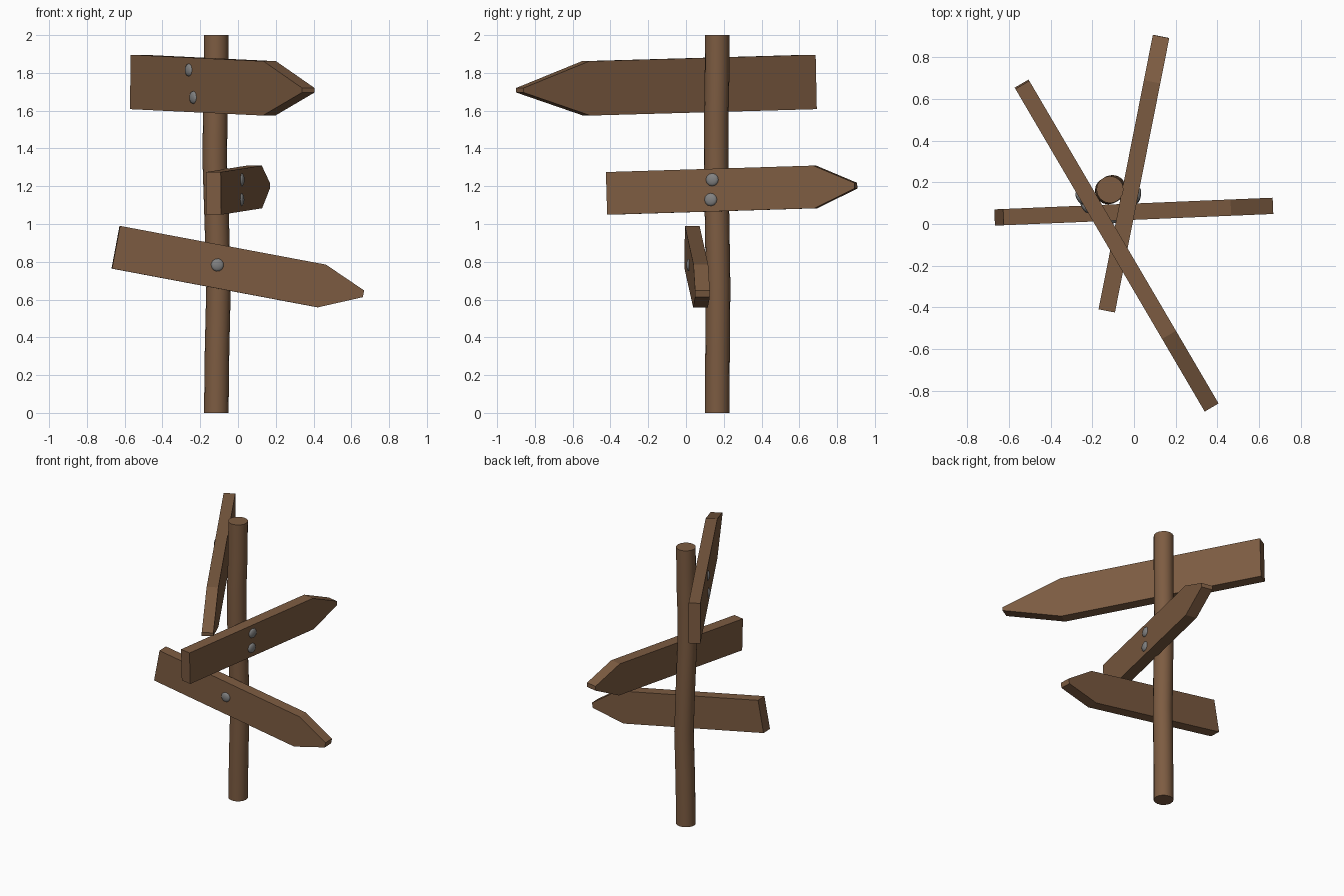
import bpy, bmesh, math
from mathutils import Matrix, Vector

if "Cube" in bpy.data.objects:
    bpy.data.objects.remove(bpy.data.objects["Cube"])


def material(name, col):
    m = bpy.data.materials.new(name)
    m.diffuse_color = (*col, 1)
    m.use_nodes = True
    m.node_tree.nodes["Principled BSDF"].inputs["Base Color"].default_value = m.diffuse_color
    return m


wood = material("brown wood", (0.205, 0.107, 0.054))
steel = material("grey steel", (0.22, 0.22, 0.22))


def finish(bm, name, mat, matrix=Matrix(), smooth=False):
    bm.transform(matrix)
    bmesh.ops.recalc_face_normals(bm, faces=bm.faces)
    me = bpy.data.meshes.new(name)
    bm.to_mesh(me)
    bm.free()
    me.materials.append(mat)
    ob = bpy.data.objects.new(name, me)
    bpy.context.collection.objects.link(ob)
    if smooth:
        bpy.ops.object.select_all(action='DESELECT')
        ob.select_set(True)
        bpy.context.view_layer.objects.active = ob
        bpy.ops.object.shade_smooth_by_angle(angle=math.radians(40))
    return ob


# Slightly crooked post: rings along a wandering centre line
SIDES, R = 16, 0.065
path = [(-0.115, 0.165, 0), (-0.111, 0.167, 0.33), (-0.103, 0.170, 0.67), (-0.112, 0.165, 1.0),
        (-0.123, 0.159, 1.33), (-0.121, 0.160, 1.55), (-0.116, 0.164, 1.75), (-0.115, 0.165, 2.0)]
bm = bmesh.new()
rings = []
for x, y, z in path:
    rings.append([bm.verts.new((x + R * math.cos(2 * math.pi * i / SIDES),
                                y + R * math.sin(2 * math.pi * i / SIDES), z)) for i in range(SIDES)])
for a, b in zip(rings, rings[1:]):
    for i in range(SIDES):
        j = (i + 1) % SIDES
        bm.faces.new((a[i], a[j], b[j], b[i]))
bm.faces.new(rings[0])
bm.faces.new(rings[-1])
finish(bm, "post", wood, smooth=True)


# Arrow board: local x runs tail to tip, y is up, z points away from the post
def board(name, tail, yaw, pitch, shoulder, length, half, tip, thick, bolts):
    mat = (Matrix.Translation(tail) @ Matrix.Rotation(math.radians(yaw), 4, 'Z')
           @ Matrix.Rotation(math.radians(-pitch), 4, 'Y') @ Matrix.Rotation(math.pi / 2, 4, 'X'))
    outline = [(0, -half), (shoulder, -half), (length, -tip),
               (length, tip), (shoulder, half), (0, half)]
    bm = bmesh.new()
    f = bm.faces.new([bm.verts.new((x, y, -thick / 2)) for x, y in outline])
    ext = bmesh.ops.extrude_face_region(bm, geom=[f])
    bmesh.ops.translate(bm, vec=(0, 0, thick),
                        verts=[v for v in ext["geom"] if isinstance(v, bmesh.types.BMVert)])
    finish(bm, name, wood, mat)
    # Domed bolt heads
    for k, (x, y) in enumerate(bolts):
        bm = bmesh.new()
        bmesh.ops.create_uvsphere(bm, u_segments=12, v_segments=8, radius=0.034)
        place = Matrix.Translation((x, y, thick / 2)) @ Matrix.Diagonal((1, 1, 0.4, 1))
        finish(bm, f"{name}_bolt_{k + 1}", steel, mat @ place, smooth=True)


board("top_board", (-0.537, 0.67, 1.752), -59.6, -1.4, 1.39, 1.797, 0.144, 0.012, 0.077,
      [(0.61, 0.078), (0.66, -0.066)])
board("middle_board", (-0.13, -0.413, 1.162), 78.8, 1.75, 1.12, 1.338, 0.113, 0.015, 0.08,
      [(0.572, 0.055), (0.561, -0.05)])
board("bottom_board", (-0.647, 0.032, 0.877), 2.4, -10.65, 1.11, 1.334, 0.115, 0.018, 0.078,
      [(0.545, 0.007)])
